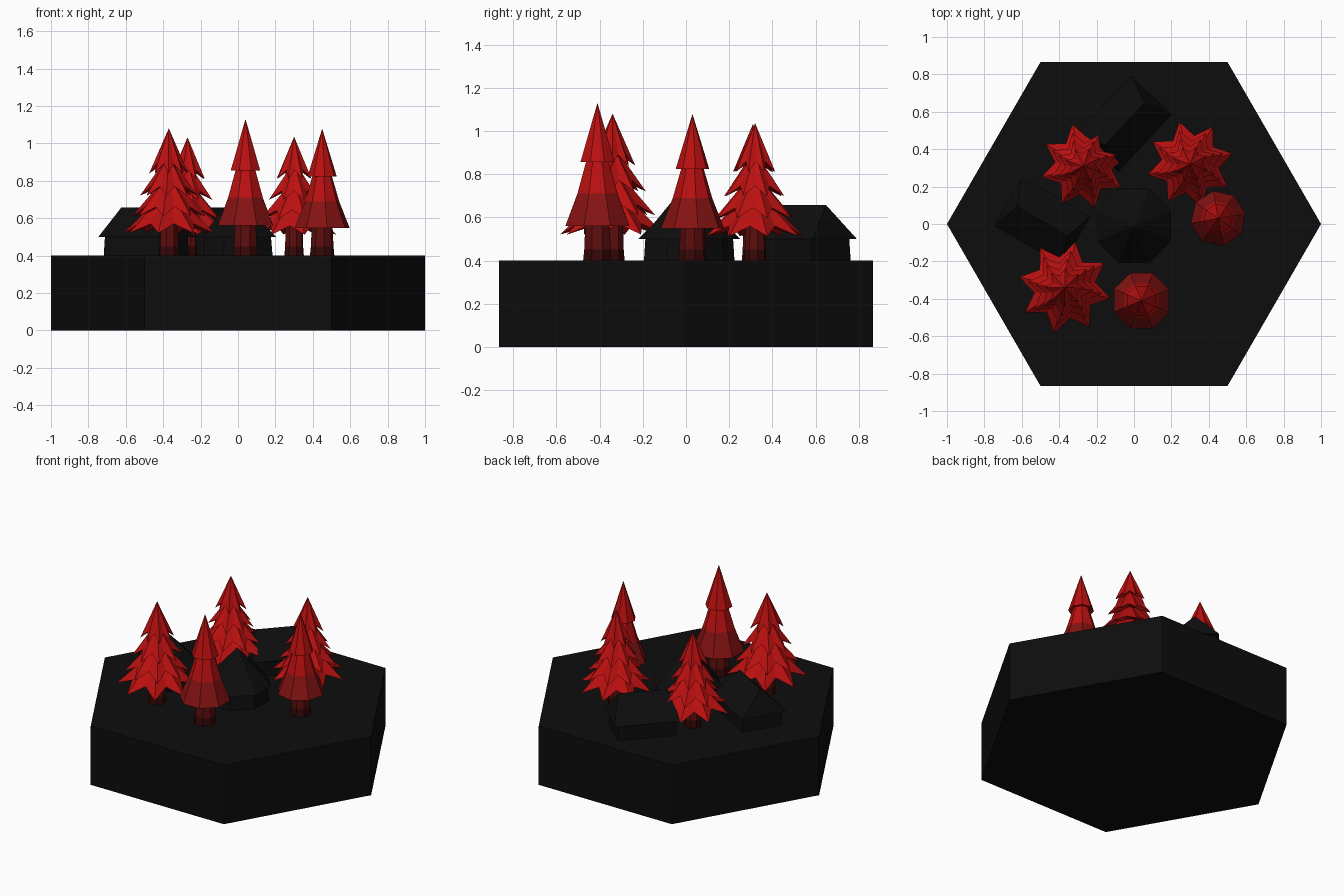
import bpy, bmesh
from math import sin, cos, pi, radians
from mathutils import Matrix

cube = bpy.data.objects.get("Cube")
if cube:
    bpy.data.objects.remove(cube, do_unlink=True)


def make_material(name, colour):
    m = bpy.data.materials.new(name)
    m.use_nodes = True
    m.diffuse_color = (*colour, 1)
    bsdf = m.node_tree.nodes["Principled BSDF"]
    bsdf.inputs["Base Color"].default_value = (*colour, 1)
    bsdf.inputs["Roughness"].default_value = 0.9
    return m


BLACK = make_material("charcoal black", (0.004, 0.004, 0.004))
RED = make_material("bright red", (0.5, 0.005, 0.005))
DEEP = make_material("deep red", (0.24, 0.006, 0.006))
BARK = make_material("bark red", (0.11, 0.004, 0.004))
ROOT = make_material("root red", (0.035, 0.002, 0.002))


def ring(r, z, sides=8, inner=1.0, lift=0.0):
    """Polygon ring; odd corners can be pulled in and lifted to form a star."""
    pts = []
    for i in range(sides):
        odd = i % 2
        rr = r * (inner if odd else 1)
        a = 2 * pi * i / sides
        pts.append((rr * cos(a), rr * sin(a), z + lift * odd))
    return pts


def rect(length, width, z):
    l, w = length / 2, width / 2
    return [(l, w, z), (-l, w, z), (-l, -w, z), (l, -w, z)]


def loft(name, rings, mats, place=(0, 0), turn=0.0):
    """Skin rings in order; a one-point ring closes to a tip.
    mats holds one material for all, or one per band."""
    bm = bmesh.new()
    vs = [[bm.verts.new(p) for p in r] for r in rings]
    used = list(dict.fromkeys(mats))
    for b, (lo, hi) in enumerate(zip(vs, vs[1:])):
        n = max(len(lo), len(hi))
        for i in range(n):
            j = (i + 1) % n
            quad = [lo[i % len(lo)], lo[j % len(lo)], hi[j % len(hi)], hi[i % len(hi)]]
            face = bm.faces.new(list(dict.fromkeys(quad)))
            face.material_index = used.index(mats[min(b, len(mats) - 1)])
    if len(vs[0]) > 1:
        bm.faces.new(vs[0][::-1])
    if len(vs[-1]) > 1:
        bm.faces.new(vs[-1])
    bmesh.ops.remove_doubles(bm, verts=bm.verts, dist=0.0001)
    bmesh.ops.recalc_face_normals(bm, faces=bm.faces)
    bm.transform(Matrix.Translation((*place, 0)) @ Matrix.Rotation(radians(turn), 4, "Z"))
    me = bpy.data.meshes.new(name)
    bm.to_mesh(me)
    bm.free()
    for m in used:
        me.materials.append(m)
    ob = bpy.data.objects.new(name, me)
    bpy.context.collection.objects.link(ob)
    return ob


GROUND = 0.4

# Hexagonal ground tile
loft("ground_tile", [ring(1, 0, 6), ring(1, GROUND, 6)], [BLACK])


def trunk(name, place, r, top, turn):
    loft(name + "_trunk", [ring(r * 1.08, GROUND), ring(r, GROUND + 0.05), ring(r * 0.9, top)],
         [ROOT, BARK], place, turn)


def round_tree(name, place, s, turn):
    """Two smooth cone tiers on a thick trunk."""
    def h(z):
        return GROUND + z * s
    trunk(name, place, 0.066 * s, h(0.2), turn)
    loft(name + "_lower_tier",
         [[(0, 0, h(0.18))], ring(0.16 * s, h(0.16)), ring(0.1 * s, h(0.31)), ring(0.05 * s, h(0.48))],
         [DEEP, DEEP, RED], place, turn)
    loft(name + "_upper_tier",
         [[(0, 0, h(0.48))], ring(0.085 * s, h(0.455)), [(0, 0, h(0.73))]], [RED], place, turn)


def star_tree(name, place, s, turn):
    """Stacked eight-pointed skirts, smaller towards the tip."""
    def h(z):
        return GROUND + z * s
    trunk(name, place, 0.053 * s, h(0.24), turn)
    tiers = [(0.25, 0.12, 0.36), (0.2, 0.21, 0.44), (0.155, 0.32, 0.54), (0.105, 0.44, 0.68)]
    for i, (r, z, top) in enumerate(tiers):
        loft(f"{name}_skirt_{i + 1}",
             [[(0, 0, h(z + 0.07))], ring(r * s, h(z), 16, 0.66, 0.05 * s), [(0, 0, h(top))]],
             [RED], place, turn + 4 * i)


round_tree("front_round_tree", (0.04, -0.41), 1.0, 22)
round_tree("side_round_tree", (0.45, 0.03), 0.93, 10)
star_tree("front_star_tree", (-0.37, -0.34), 1.0, 32)
star_tree("back_right_star_tree", (-0.27, 0.31), 0.93, 15)
star_tree("back_left_star_tree", (0.30, 0.32), 0.935, 14)


def house(name, place, turn):
    """Slightly tapered walls under a hipped roof."""
    loft(name + "_walls", [rect(0.37, 0.27, GROUND), rect(0.36, 0.26, 0.51)], [BLACK], place, turn)
    loft(name + "_roof", [rect(0.42, 0.3, 0.5), rect(0.31, 0.002, 0.656)], [BLACK], place, turn)


house("back_house", (-0.05, 0.535), 47)
house("side_house", (-0.49, 0.015), -30)

# Round hut in the middle
loft("hut_walls", [ring(0.2, GROUND), ring(0.19, 0.51)], [BLACK], (0, -0.01), 22.5)
loft("hut_roof", [ring(0.215, 0.5), [(0, 0, 0.74)]], [BLACK], (0, -0.01), 22.5)
